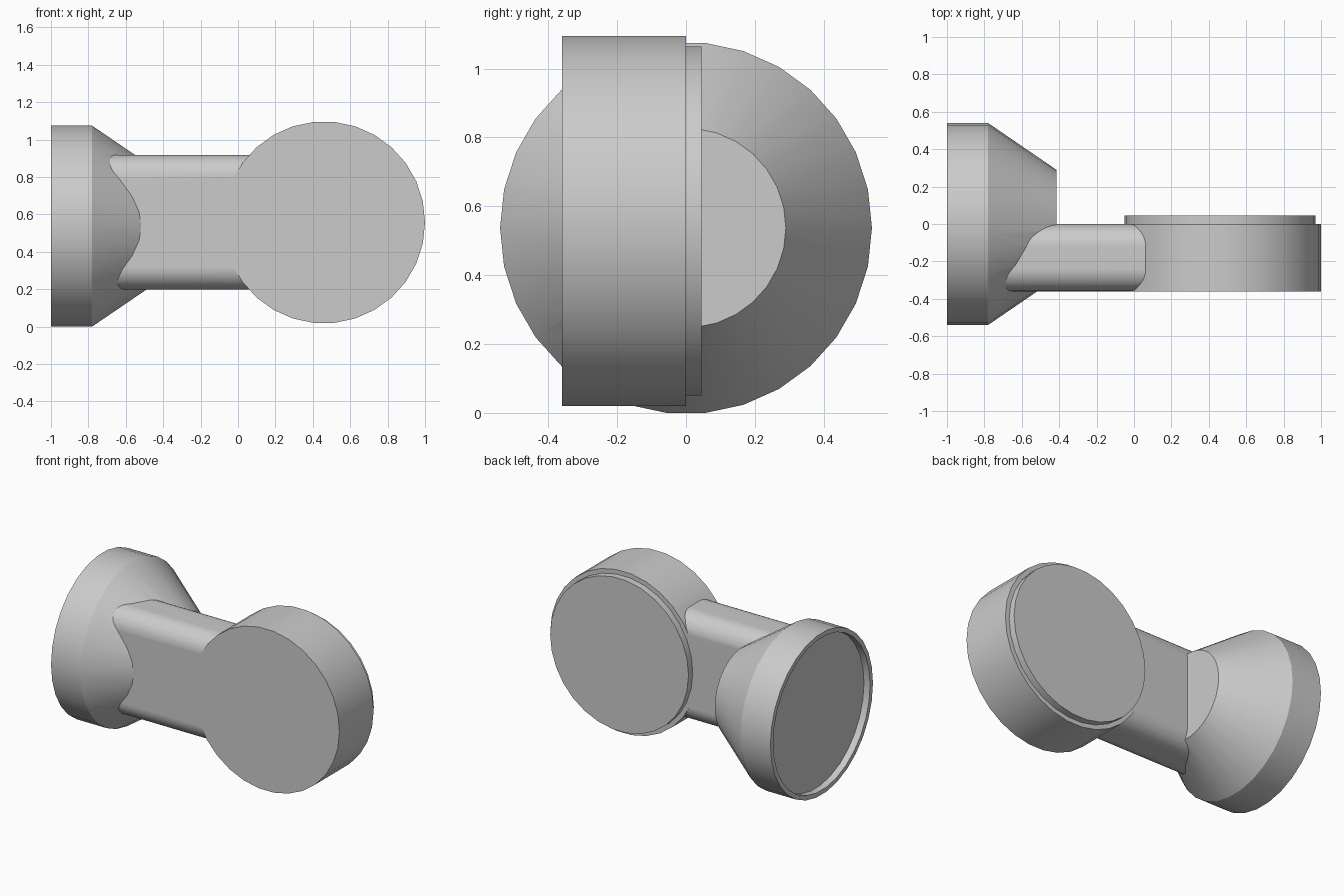
import bpy, bmesh, math
from mathutils import Matrix, Vector

cube = bpy.data.objects.get("Cube")
if cube:
    bpy.data.objects.remove(cube, do_unlink=True)

grey = bpy.data.materials.new("plain_grey")
grey.use_nodes = True
colour = (0.6, 0.6, 0.6, 1)
grey.diffuse_color = colour
grey.node_tree.nodes["Principled BSDF"].inputs["Base Color"].default_value = colour


def finish(name, bm):
    bmesh.ops.recalc_face_normals(bm, faces=bm.faces)
    mesh = bpy.data.meshes.new(name)
    bm.to_mesh(mesh)
    bm.free()
    mesh.materials.append(grey)
    obj = bpy.data.objects.new(name, mesh)
    bpy.context.collection.objects.link(obj)
    return obj


def turned(name, axis, centre, profile, sides=30):
    """Revolve (position along axis, radius) pairs and cap both ends."""
    bm = bmesh.new()
    rings = []
    for along, radius in profile:
        ring = []
        for i in range(sides):
            t = math.tau * i / sides
            u, w = radius * math.cos(t), radius * math.sin(t)
            p = Vector((along, u, w)) if axis == "x" else Vector((u, along, w))
            ring.append(bm.verts.new(p + Vector(centre)))
        rings.append(ring)
    for a, b in zip(rings, rings[1:]):
        for i in range(sides):
            j = (i + 1) % sides
            bm.faces.new((a[i], a[j], b[j], b[i]))
    bm.faces.new(rings[0])
    bm.faces.new(rings[-1])
    return finish(name, bm)


# Tapered end with a shallow recess in its outer face
flange = turned("tapered_flange", "x", (0, 0, 0.537),
                [(-0.955, 0.51), (-1, 0.51), (-1, 0.54), (-0.78, 0.54), (-0.415, 0.29)])

# Round head with a raised step on its back
head = turned("round_head", "y", (0.46, 0, 0.557),
              [(-0.36, 0.54), (0, 0.54), (0, 0.51), (0.045, 0.51)])

# Connecting arm with rounded long edges
bm = bmesh.new()
bmesh.ops.create_cube(bm, size=1, matrix=Matrix.Translation((-0.25, -0.18, 0.558))
                      @ Matrix.Diagonal((1.1, 0.36, 0.72, 1)))
long_edges = [e for e in bm.edges if abs(e.verts[0].co.x - e.verts[1].co.x) > 0.5]
bmesh.ops.bevel(bm, geom=long_edges, offset=0.12, segments=8, profile=0.5, affect="EDGES")
body = finish("coupling_body", bm)

# Fuse the three parts into one solid
bpy.ops.object.select_all(action="DESELECT")
bpy.context.view_layer.objects.active = body
body.select_set(True)
for part in (flange, head):
    fuse = body.modifiers.new("fuse", "BOOLEAN")
    fuse.operation = "UNION"
    fuse.solver = "EXACT"
    fuse.object = part
    bpy.ops.object.modifier_apply(modifier=fuse.name)
    bpy.data.objects.remove(part, do_unlink=True)

# Round sides smooth, rims and joints crisp
bpy.ops.object.shade_smooth_by_angle(angle=math.radians(30))
weighted = body.modifiers.new("even_shading", "WEIGHTED_NORMAL")
weighted.keep_sharp = True
